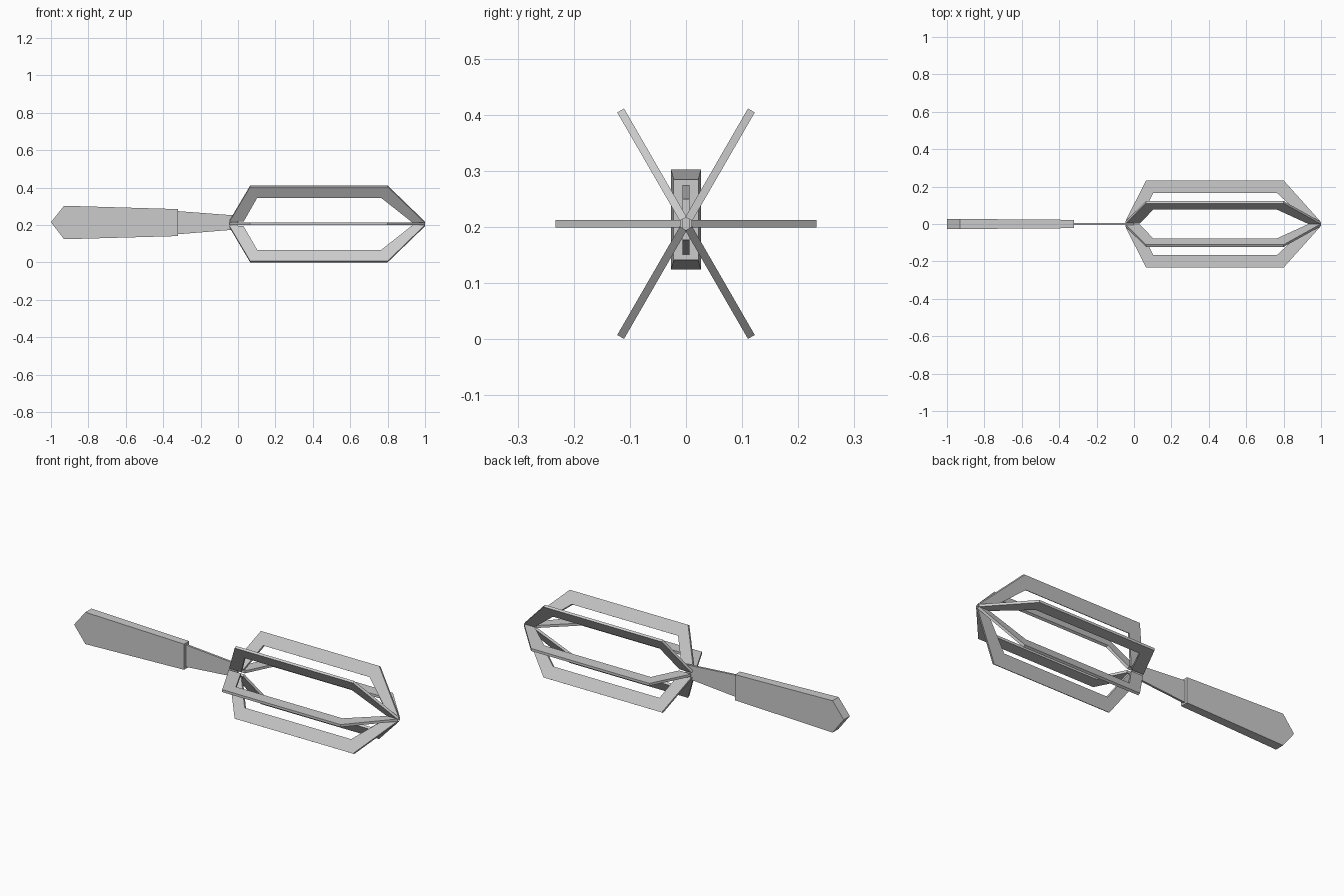
import bpy, bmesh, math
from mathutils import Matrix, Vector

cube = bpy.data.objects.get("Cube")
if cube:
    bpy.data.objects.remove(cube, do_unlink=True)

AXIS_Z = 0.206

steel = bpy.data.materials.new("plain grey")
steel.use_nodes = True
grey = (0.6, 0.6, 0.6, 1)
steel.diffuse_color = grey
steel.node_tree.nodes["Principled BSDF"].inputs["Base Color"].default_value = grey


def finish(name, bm):
    bmesh.ops.remove_doubles(bm, verts=bm.verts, dist=0.0001)
    bmesh.ops.recalc_face_normals(bm, faces=bm.faces)
    mesh = bpy.data.meshes.new(name)
    bm.to_mesh(mesh)
    bm.free()
    mesh.materials.append(steel)
    obj = bpy.data.objects.new(name, mesh)
    bpy.context.collection.objects.link(obj)
    return obj


def slab(name, outline, half, matrix=Matrix()):
    """Thick plate from (x, height, half thickness scale) outline points."""
    bm = bmesh.new()
    sides = []
    for s in (-1, 1):
        sides.append([bm.verts.new(matrix @ Vector((x, s * half * k, r)))
                      for x, r, k in outline])
    n = len(outline)
    bm.faces.new(sides[0])
    bm.faces.new(sides[1][::-1])
    for i in range(n):
        j = (i + 1) % n
        bm.faces.new((sides[0][i], sides[0][j], sides[1][j], sides[1][i]))
    return finish(name, bm)


# Handle grip: tapering flat bar with a pointed end
slab("handle", [(-1, 0.215, 1), (-0.93, 0.303, 1), (-0.32, 0.285, 0.82),
                (-0.32, 0.141, 0.82), (-0.93, 0.124, 1)], 0.027)

# Thin neck joining the grip to the head
slab("neck", [(-0.33, 0.275, 1), (0, 0.25, 1), (0, 0.177, 1), (-0.33, 0.15, 1)], 0.006)

# Six bent flanges arranged around the axis
flange = [(-0.045, 0.018), (0.065, 0.233), (0.8, 0.233), (1.0, 0.01),
          (0.935, 0.01), (0.765, 0.165), (0.103, 0.165), (0.03, 0.018)]
for i in range(6):
    turn = Matrix.Translation((0, 0, AXIS_Z)) @ Matrix.Rotation(math.radians(30 + 60 * i), 4, "X")
    slab(f"flange_{i + 1}", [(x, r, 1) for x, r in flange], 0.007, turn)
